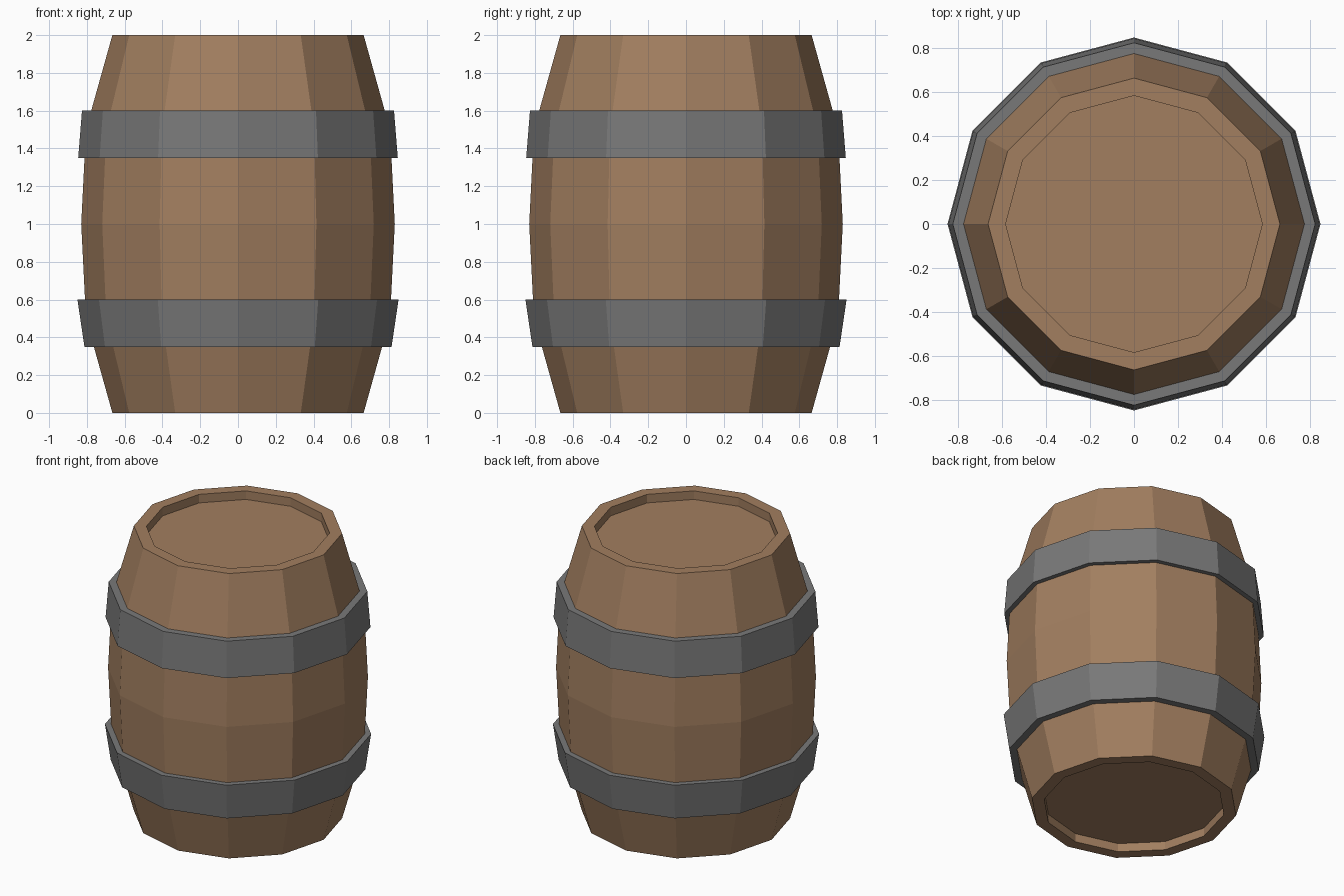
import bpy
import bmesh
import math

if "Cube" in bpy.data.objects:
    bpy.data.objects.remove(bpy.data.objects["Cube"])

SIDES = 12


def material(name, rgb):
    m = bpy.data.materials.new(name)
    m.diffuse_color = (*rgb, 1.0)
    m.use_nodes = True
    m.node_tree.nodes["Principled BSDF"].inputs["Base Color"].default_value = m.diffuse_color
    return m


def lathe(name, profile, mat, closed):
    """Spin (radius, z) points into a faceted solid; cap the ends if open."""
    bm = bmesh.new()
    rings = [[bm.verts.new((r * math.cos(math.tau * i / SIDES),
                            r * math.sin(math.tau * i / SIDES), z))
              for i in range(SIDES)] for r, z in profile]
    pairs = list(zip(rings, rings[1:]))
    if closed:
        pairs.append((rings[-1], rings[0]))
    else:
        bm.faces.new(rings[0])
        bm.faces.new(rings[-1])
    for a, b in pairs:
        for i in range(SIDES):
            j = (i + 1) % SIDES
            bm.faces.new((a[i], a[j], b[j], b[i]))
    bmesh.ops.recalc_face_normals(bm, faces=bm.faces)
    mesh = bpy.data.meshes.new(name)
    bm.to_mesh(mesh)
    bm.free()
    mesh.materials.append(mat)
    obj = bpy.data.objects.new(name, mesh)
    bpy.context.collection.objects.link(obj)
    return obj


wood = material("brown wood", (0.36, 0.21, 0.116))
iron = material("grey iron", (0.19, 0.19, 0.19))

# Barrel body with a recessed head at both ends
lower = [(0.585, 0.06), (0.585, 0.0), (0.665, 0.0), (0.805, 0.5)]
upper = [(r, 2.0 - z) for r, z in reversed(lower)]
lathe("barrel_body", lower + [(0.83, 1.0)] + upper, wood, False)

# Iron hoops, slightly flared towards the belly
lathe("lower_hoop", [(0.74, 0.35), (0.813, 0.35), (0.85, 0.6), (0.79, 0.6)], iron, True)
lathe("upper_hoop", [(0.79, 1.35), (0.846, 1.35), (0.826, 1.6), (0.74, 1.6)], iron, True)
